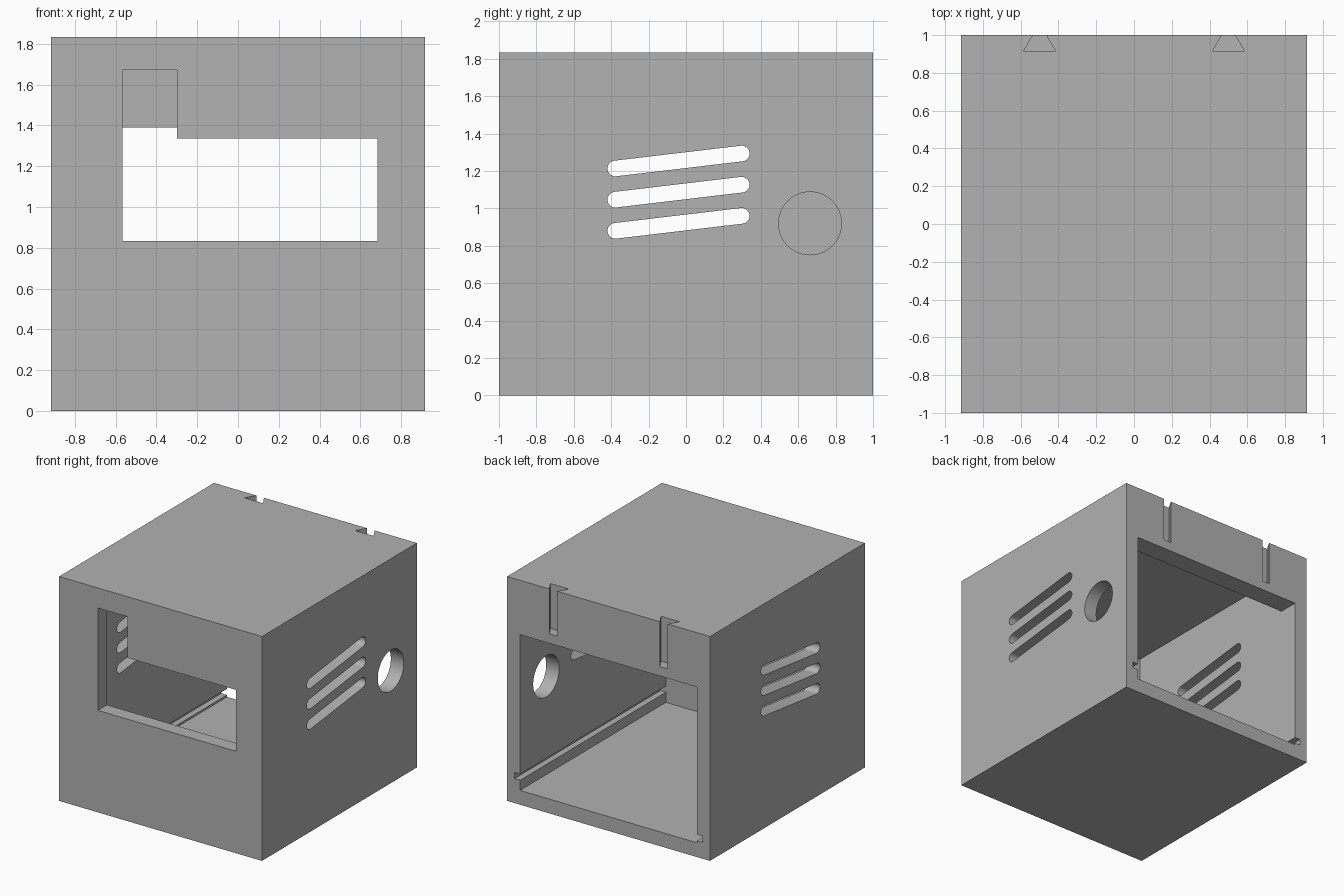
import bpy
import bmesh
from math import cos, sin, pi, atan2
from mathutils import Vector

cube = bpy.data.objects.get("Cube")
if cube:
    bpy.data.objects.remove(cube, do_unlink=True)

W, D, H = 1.834, 2.0, 1.834      # outer size
WALL, BACK = 0.117, 0.167        # wall thicknesses
INNER = W / 2 - WALL

grey = bpy.data.materials.new("plain_grey")
grey.use_nodes = True
colour = (0.445, 0.445, 0.445, 1)
grey.diffuse_color = colour
grey.node_tree.nodes["Principled BSDF"].inputs["Base Color"].default_value = colour


def prism(name, points, direction):
    """Extrude a closed outline of 3D points along a direction."""
    bm = bmesh.new()
    face = bm.faces.new([bm.verts.new(p) for p in points])
    moved = bmesh.ops.extrude_face_region(bm, geom=[face])["geom"]
    verts = [v for v in moved if isinstance(v, bmesh.types.BMVert)]
    bmesh.ops.translate(bm, verts=verts, vec=Vector(direction))
    bmesh.ops.recalc_face_normals(bm, faces=bm.faces)
    mesh = bpy.data.meshes.new(name)
    bm.to_mesh(mesh)
    bm.free()
    mesh.materials.append(grey)
    obj = bpy.data.objects.new(name, mesh)
    bpy.context.collection.objects.link(obj)
    return obj


def block(name, x, y, z):
    base = [(x[i], y[j], z[0]) for i, j in ((0, 0), (1, 0), (1, 1), (0, 1))]
    return prism(name, base, (0, 0, z[1] - z[0]))


def arc(y, z, radius, start, sweep, steps):
    """Points of an arc in the side plane."""
    angles = [start + sweep * i / steps for i in range(steps + 1)]
    return [(y + radius * cos(a), z + radius * sin(a)) for a in angles]


housing = block("housing", (-W / 2, W / 2), (-D / 2, D / 2), (0, H))
cutters = []

# Hollow interior and rear opening
cutters.append(block("cavity", (-INNER, INNER), (-D / 2 + WALL, D / 2 - BACK), (WALL, H - WALL)))
cutters.append(block("rear_opening", (-INNER, INNER), (0.5, 1.2), (WALL, 1.39)))

# Stepped front window
window = [(-0.567, 0.833), (0.683, 0.833), (0.683, 1.335),
          (-0.3, 1.335), (-0.3, 1.67), (-0.567, 1.67)]
cutters.append(prism("front_window", [(x, -1.2, z) for x, z in window], (0, 0.5, 0)))

# Slanted vents through both side walls
tilt = atan2(0.08, 0.676)
for row in range(3):
    z = 0.88 + row / 6
    outline = (arc(0.298, z + 0.08, 0.042, tilt - pi / 2, pi, 12)
               + arc(-0.378, z, 0.042, tilt + pi / 2, pi, 12))
    cutters.append(prism("vent", [(-1.2, y, h) for y, h in outline], (2.4, 0, 0)))

# Round cable hole in the left wall
ring = arc(0.663, 0.92, 0.168, 0, 2 * pi, 64)[:-1]
cutters.append(prism("cable_hole", [(0.7, y, z) for y, z in ring], (0.5, 0, 0)))

# Dovetail hanging slots in the rear top edge
for centre in (-0.5, 0.5):
    profile = [(-0.084, 0.917), (0.084, 0.917), (0.035, 1), (0.035, 1.1),
               (-0.035, 1.1), (-0.035, 1)]
    cutters.append(prism("dovetail", [(centre + x, y, 1.467) for x, y in profile], (0, 0, 0.6)))

# Board guide grooves in the side walls
for side, z in ((1, 0.2), (-1, 0.133)):
    xs = sorted((side * (INNER - 0.1), side * (INNER + 0.05)))
    cutters.append(block("guide_groove", xs, (-D / 2 + WALL, 1.2), (z, z + 0.05)))

# Cut everything out of the housing
bpy.context.view_layer.objects.active = housing
for cutter in cutters:
    cutter.hide_render = True
    mod = housing.modifiers.new(cutter.name, "BOOLEAN")
    mod.operation = "DIFFERENCE"
    mod.solver = "EXACT"
    mod.object = cutter
    bpy.ops.object.modifier_apply(modifier=mod.name)
    bpy.data.objects.remove(cutter, do_unlink=True)

bpy.ops.object.select_all(action="DESELECT")
housing.select_set(True)
bpy.ops.object.shade_smooth_by_angle(angle=pi / 6)
